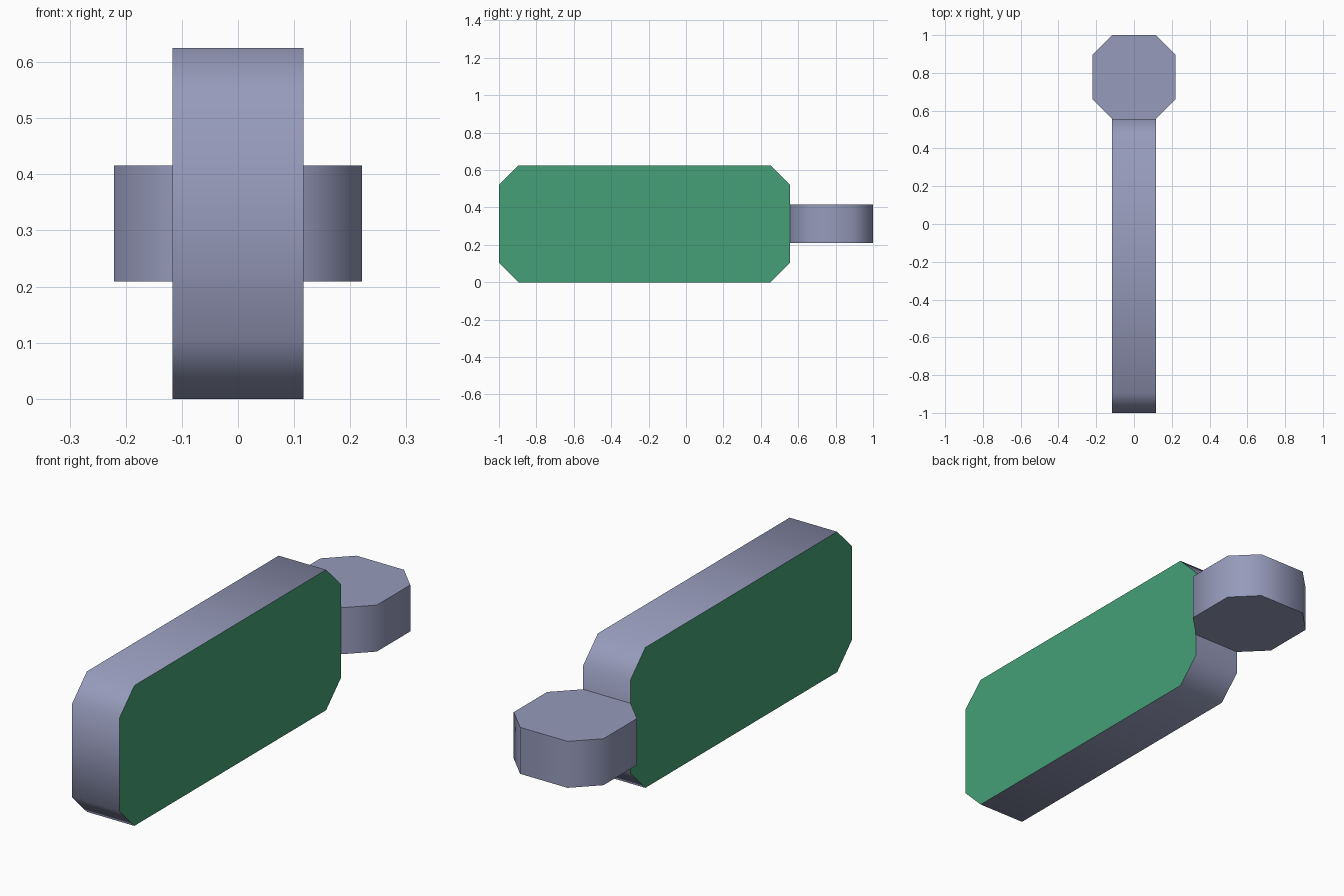
import bpy, bmesh, math
from mathutils import Vector

if "Cube" in bpy.data.objects:
    bpy.data.objects.remove(bpy.data.objects["Cube"])


def material(name, rgb):
    m = bpy.data.materials.new(name)
    m.diffuse_color = (*rgb, 1.0)
    m.use_nodes = True
    m.node_tree.nodes["Principled BSDF"].inputs["Base Color"].default_value = m.diffuse_color
    return m


grey = material("blue grey", (0.305, 0.328, 0.497))
green = material("green", (0.061, 0.352, 0.184))

CUT = 0.104  # corner cut shared by both parts


def chamfered_block(name, low, high, axis, mats):
    """Box whose four edges along the given axis are cut at 45 degrees."""
    low, high = Vector(low), Vector(high)
    bm = bmesh.new()
    bmesh.ops.create_cube(bm, size=1.0)
    for v in bm.verts:
        v.co = Vector([(low[i] + high[i]) / 2 + v.co[i] * (high[i] - low[i]) for i in range(3)])
    edges = [e for e in bm.edges
             if abs((e.verts[0].co - e.verts[1].co).normalized()[axis]) > 0.9]
    bmesh.ops.bevel(bm, geom=edges, offset=CUT, offset_type='OFFSET',
                    segments=1, profile=0.5, affect='EDGES')
    bmesh.ops.recalc_face_normals(bm, faces=bm.faces)
    mesh = bpy.data.meshes.new(name)
    for m in mats:
        mesh.materials.append(m)
    # end caps take the last material
    for f in bm.faces:
        f.material_index = len(mats) - 1 if abs(f.normal[axis]) > 0.9 else 0
    bm.to_mesh(mesh)
    bm.free()
    ob = bpy.data.objects.new(name, mesh)
    bpy.context.collection.objects.link(ob)
    bpy.ops.object.select_all(action='DESELECT')
    ob.select_set(True)
    bpy.context.view_layer.objects.active = ob
    bpy.ops.object.shade_smooth_by_angle(angle=math.radians(50))
    return ob


# Tall slab with green sides
chamfered_block("body", (-0.117, -1.0, 0.0), (0.117, 0.557, 0.625), 0, [grey, green])
# Octagonal knob at the back
chamfered_block("knob", (-0.221, 0.557, 0.209), (0.221, 1.0, 0.416), 2, [grey])
